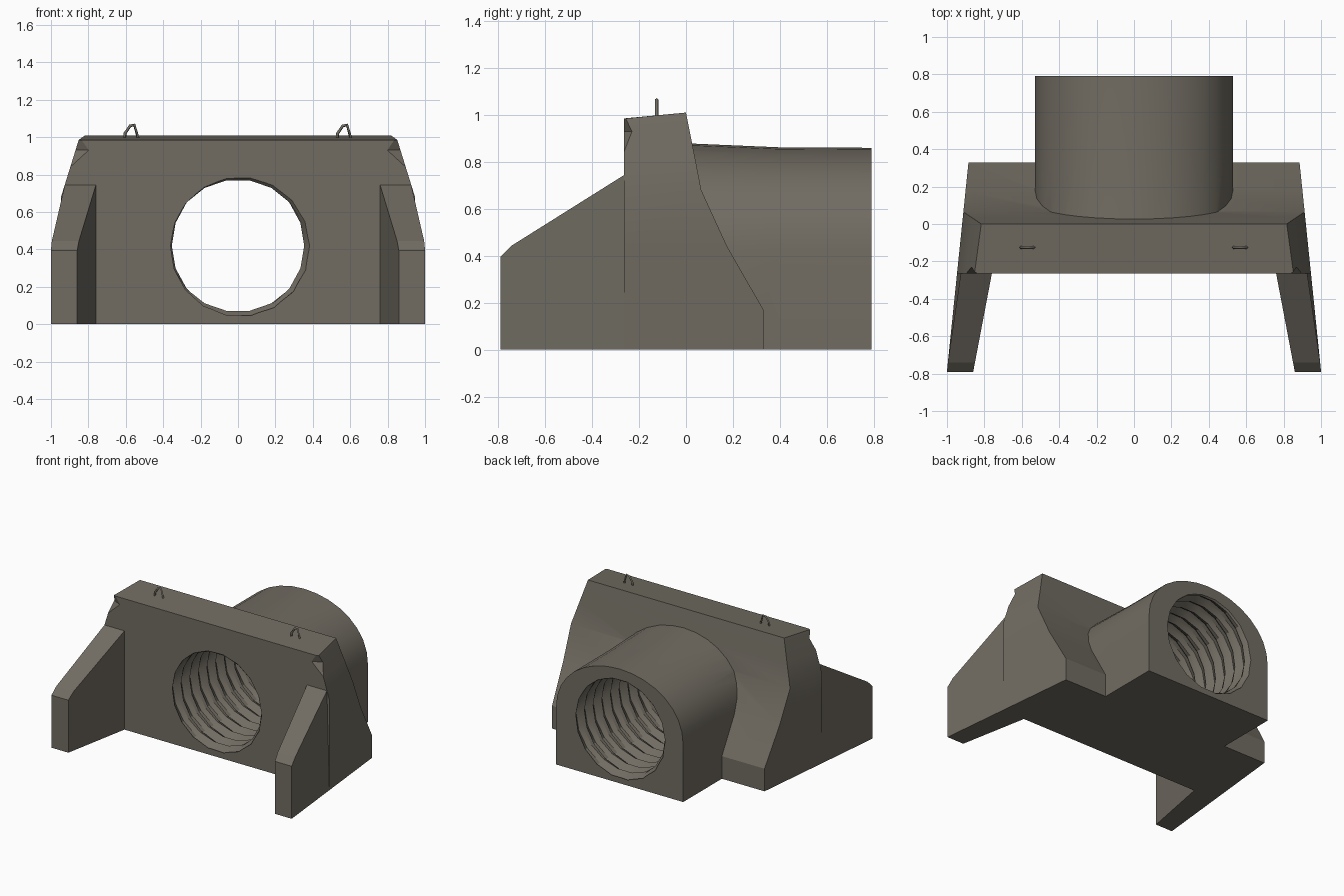
import bpy, bmesh, math

if "Cube" in bpy.data.objects:
    bpy.data.objects.remove(bpy.data.objects["Cube"])

concrete = bpy.data.materials.new("weathered concrete")
concrete.use_nodes = True
COLOUR = (0.165, 0.150, 0.122, 1)
concrete.diffuse_color = COLOUR
concrete.node_tree.nodes["Principled BSDF"].inputs["Base Color"].default_value = COLOUR


def loft(name, rings):
    """Skin a list of equal-length rings of points and cap both ends."""
    bm = bmesh.new()
    rows = [[bm.verts.new(p) for p in ring] for ring in rings]
    n = len(rows[0])
    for a, b in zip(rows, rows[1:]):
        for i in range(n):
            j = (i + 1) % n
            bm.faces.new((a[i], a[j], b[j], b[i]))
    bm.faces.new(rows[0])
    bm.faces.new(rows[-1])
    bmesh.ops.remove_doubles(bm, verts=bm.verts, dist=0.0005)
    bmesh.ops.recalc_face_normals(bm, faces=bm.faces)
    mesh = bpy.data.meshes.new(name)
    bm.to_mesh(mesh)
    bm.free()
    obj = bpy.data.objects.new(name, mesh)
    bpy.context.collection.objects.link(obj)
    mesh.materials.append(concrete)
    return obj


def activate(obj):
    bpy.ops.object.select_all(action='DESELECT')
    obj.select_set(True)
    bpy.context.view_layer.objects.active = obj


def boolean(obj, other, operation):
    mod = obj.modifiers.new(operation.lower(), 'BOOLEAN')
    mod.operation, mod.object, mod.solver = operation, other, 'EXACT'
    activate(obj)
    bpy.ops.object.modifier_apply(modifier=mod.name)
    bpy.data.objects.remove(other)


def half_width(y, z):
    """Outer side: splays towards the front, leans in near the top."""
    return 0.885 + (0.33 - y) * 0.103 - max(0, z - 0.68) * 0.31


# Headwall: rows of front height, back height, back depth, corner chip
FRONT = -0.265
rows = [(0, 0, 0.33, 0), (0.17, 0.17, 0.33, 0), (0.44, 0.44, 0.175, 0),
        (0.68, 0.68, 0.065, 0), (0.84, 0.85, 0.032, 0),
        (0.93, 0.95, 0.012, 0.035), (0.985, 1.01, 0, 0.008)]
rings = []
for zf, zb, back, chip in rows:
    w = half_width(FRONT, zf)
    wb = half_width(back, zb)
    rings.append([(-w, FRONT + chip, zf), (-w + 2 * chip, FRONT, zf),
                  (w - 2 * chip, FRONT, zf), (w, FRONT + chip, zf),
                  (wb, back, zb), (-wb, back, zb)])
headwall = loft("headwall", rings)

# Arched pipe housing behind the wall
def arch(y, top):
    points = [(-0.53, y, 0)]
    for i in range(17):
        a = math.pi * (1 - i / 16)
        points.append((0.53 * math.cos(a), y, 0.42 + (top - 0.42) * math.sin(a) ** 0.9))
    return points + [(0.53, y, 0)]

housing = loft("pipe_housing", [arch(-0.02, 0.88), arch(0.4, 0.862), arch(0.79, 0.86)])
boolean(headwall, housing, 'UNION')

# Spiral corrugated bore
SIDES, STEPS, RIDGES = 18, 44, 11
bore_rings = []
for s in range(STEPS + 1):
    t = s / STEPS
    ring = []
    for i in range(SIDES):
        a = math.tau * i / SIDES
        r = 0.372 + 0.018 * math.sin(math.tau * RIDGES * t + a)
        ring.append((r * math.cos(a), -0.3 + 1.13 * t, 0.42 + r * math.sin(a)))
    bore_rings.append(ring)
bore = loft("bore_cutter", bore_rings)
bore.hide_render = True
boolean(headwall, bore, 'DIFFERENCE')
activate(headwall)
bpy.ops.object.shade_smooth_by_angle(angle=math.radians(25))

# Sloping wing walls and lifting loops, one per side
wing_profile = [(-0.262, 0), (-0.262, 0.745), (-0.74, 0.445),
                (-0.79, 0.395), (-0.79, 0)]
loop_path = [(0.53, 0.98), (0.533, 1.02), (0.56, 1.06), (0.583, 1.065), (0.607, 0.98)]
for side, label in ((1, "left"), (-1, "right")):
    inner, outer = [], []
    for y, z in wing_profile:
        inner.append((side * (0.76 + (FRONT - y) * 0.19), y, z))
        outer.append((side * half_width(y, z), y, z))
    loft(label + "_wing_wall", [inner, outer])

    curve = bpy.data.curves.new(label + "_lifting_loop", 'CURVE')
    curve.dimensions = '3D'
    curve.bevel_depth = 0.008
    curve.bevel_resolution = 0
    curve.use_fill_caps = True
    spline = curve.splines.new('POLY')
    spline.points.add(len(loop_path) - 1)
    for point, (x, z) in zip(spline.points, loop_path):
        point.co = (side * x if side > 0 else x - 1.137, -0.125, z, 1)
    loop = bpy.data.objects.new(label + "_lifting_loop", curve)
    bpy.context.collection.objects.link(loop)
    curve.materials.append(concrete)
    activate(loop)
    bpy.ops.object.convert(target='MESH')
